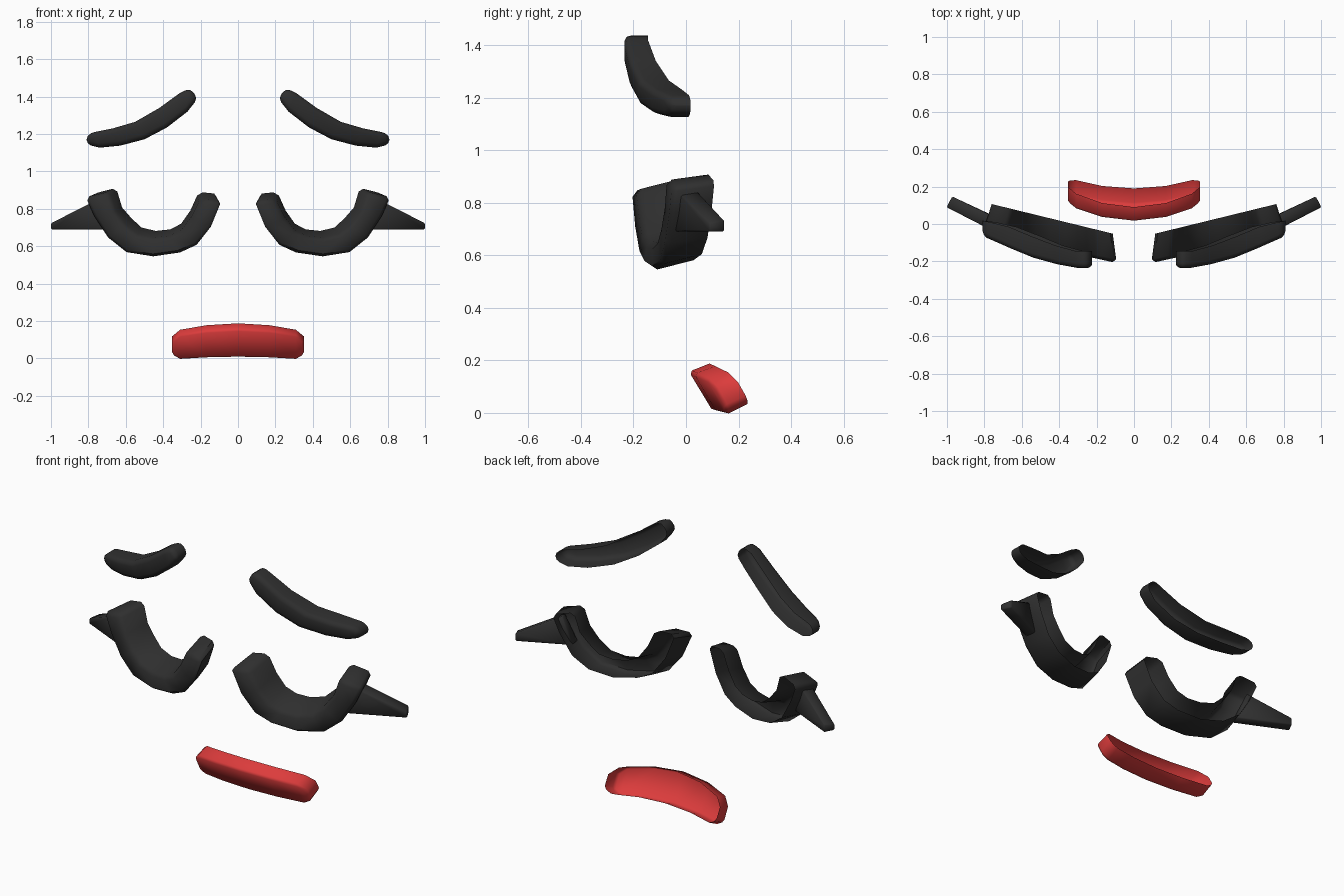
import bpy, bmesh

if "Cube" in bpy.data.objects:
    bpy.data.objects.remove(bpy.data.objects["Cube"])


def material(name, rgb):
    m = bpy.data.materials.new(name)
    m.diffuse_color = (*rgb, 1)
    m.use_nodes = True
    m.node_tree.nodes["Principled BSDF"].inputs["Base Color"].default_value = m.diffuse_color
    return m


black = material("soft black", (0.028, 0.028, 0.028))
red = material("lip red", (0.72, 0.045, 0.045))


def sweep(name, sections, mat, bevel, segments=1, mirror=True, angle=55, shell=True):
    """Skin a row of four-cornered sections (front pair first, back pair last).
    A shell is left open along its back, like a moulded mask part."""
    bm = bmesh.new()
    rings = [[bm.verts.new(p) for p in s] for s in sections]
    for a, b in zip(rings, rings[1:]):
        for i in range(4):
            if shell and i == 2:
                continue
            j = (i + 1) % 4
            bm.faces.new((a[i], a[j], b[j], b[i]))
    bm.faces.new(rings[0][::-1])
    bm.faces.new(rings[-1])
    bmesh.ops.recalc_face_normals(bm, faces=bm.faces)
    # make the front strip face forwards
    bm.faces.ensure_lookup_table()
    if bm.faces[0].normal.y > 0:
        bmesh.ops.reverse_faces(bm, faces=bm.faces)
    me = bpy.data.meshes.new(name)
    bm.to_mesh(me)
    bm.free()
    me.materials.append(mat)
    ob = bpy.data.objects.new(name, me)
    bpy.context.collection.objects.link(ob)
    bpy.context.view_layer.objects.active = ob
    ob.select_set(True)
    bv = ob.modifiers.new("bevel", 'BEVEL')
    bv.width, bv.segments = bevel, segments
    bv.limit_method, bv.angle_limit = 'ANGLE', 0.87
    if mirror:
        ob.modifiers.new("mirror", 'MIRROR').use_mirror_merge = False
    for m in list(ob.modifiers):
        bpy.ops.object.modifier_apply(modifier=m.name)
    bpy.ops.object.shade_smooth_by_angle(angle=angle * 0.01745)
    ob.select_set(False)
    return ob


# Eyebrows: upper x, z, lower x, z, front y, back y
brow = [(0.255, 1.445, 0.215, 1.39, -0.235, -0.145),
        (0.31, 1.42, 0.27, 1.32, -0.235, -0.145),
        (0.42, 1.34, 0.38, 1.235, -0.215, -0.115),
        (0.55, 1.265, 0.50, 1.172, -0.18, -0.065),
        (0.67, 1.23, 0.63, 1.138, -0.13, -0.015),
        (0.77, 1.21, 0.74, 1.127, -0.085, 0.01),
        (0.81, 1.195, 0.81, 1.145, -0.06, 0.018)]
sweep("eyebrows", [((xu, yf, zu), (xl, yf, zl), (xl, yb, zl), (xu, yb, zu))
                   for xu, zu, xl, zl, yf, yb in brow], black, 0.026, 2)

# Lower eye rims: outer x, z, inner x, z of the front edge
rim = [(0.085, 0.84, 0.20, 0.85), (0.143, 0.70, 0.25, 0.75),
       (0.22, 0.603, 0.305, 0.68), (0.31, 0.562, 0.37, 0.65),
       (0.455, 0.541, 0.455, 0.642), (0.60, 0.564, 0.54, 0.66),
       (0.70, 0.645, 0.60, 0.71), (0.775, 0.76, 0.655, 0.785),
       (0.82, 0.86, 0.69, 0.89)]


def front(x, z):
    return (x, -0.207 + 0.22 * (x - 0.1), z)


def back(x, z):
    rise = 0.04 if x < 0.64 else 0.022
    return (x + 0.03 - 0.1 * x, -0.05 + 0.22 * (x - 0.1), z + rise)


sweep("eye_rims", [(front(a, b), front(c, d), back(c, d), back(a, b))
                   for a, b, c, d in rim], black, 0.02)

# Pointed lashes at the outer corners, sunk into the rims
sweep("outer_lashes", [
    ((0.78, -0.025, 0.835), (0.71, -0.045, 0.69), (0.70, 0.02, 0.69), (0.75, 0.04, 0.85)),
    ((1.002, 0.09, 0.722), (1.002, 0.09, 0.69), (0.972, 0.147, 0.69), (0.972, 0.147, 0.735)),
], black, 0.006, shell=False)

# Mouth: a tilted slab bent backwards, with clipped ends
mouth = []
for x in (-0.352, -0.31, -0.17, 0, 0.17, 0.31, 0.352):
    s = x * x
    clip = 0.22 if abs(x) > 0.33 else 0
    ft = (0.011 + 0.70 * s, 0.157 - 0.30 * s)
    fb = (0.103 + 0.50 * s, 0.005 - 0.13 * s)
    bt = (0.09 + 0.75 * s, 0.188 - 0.36 * s)
    bb = (0.19 + 0.46 * s, 0.045 - 0.12 * s)

    def mix(p, q):
        return (x, p[0] + (q[0] - p[0]) * clip, p[1] + (q[1] - p[1]) * clip)

    mouth.append((mix(ft, fb), mix(fb, ft), mix(bb, bt), mix(bt, bb)))
sweep("mouth", mouth, red, 0.012, mirror=False)
